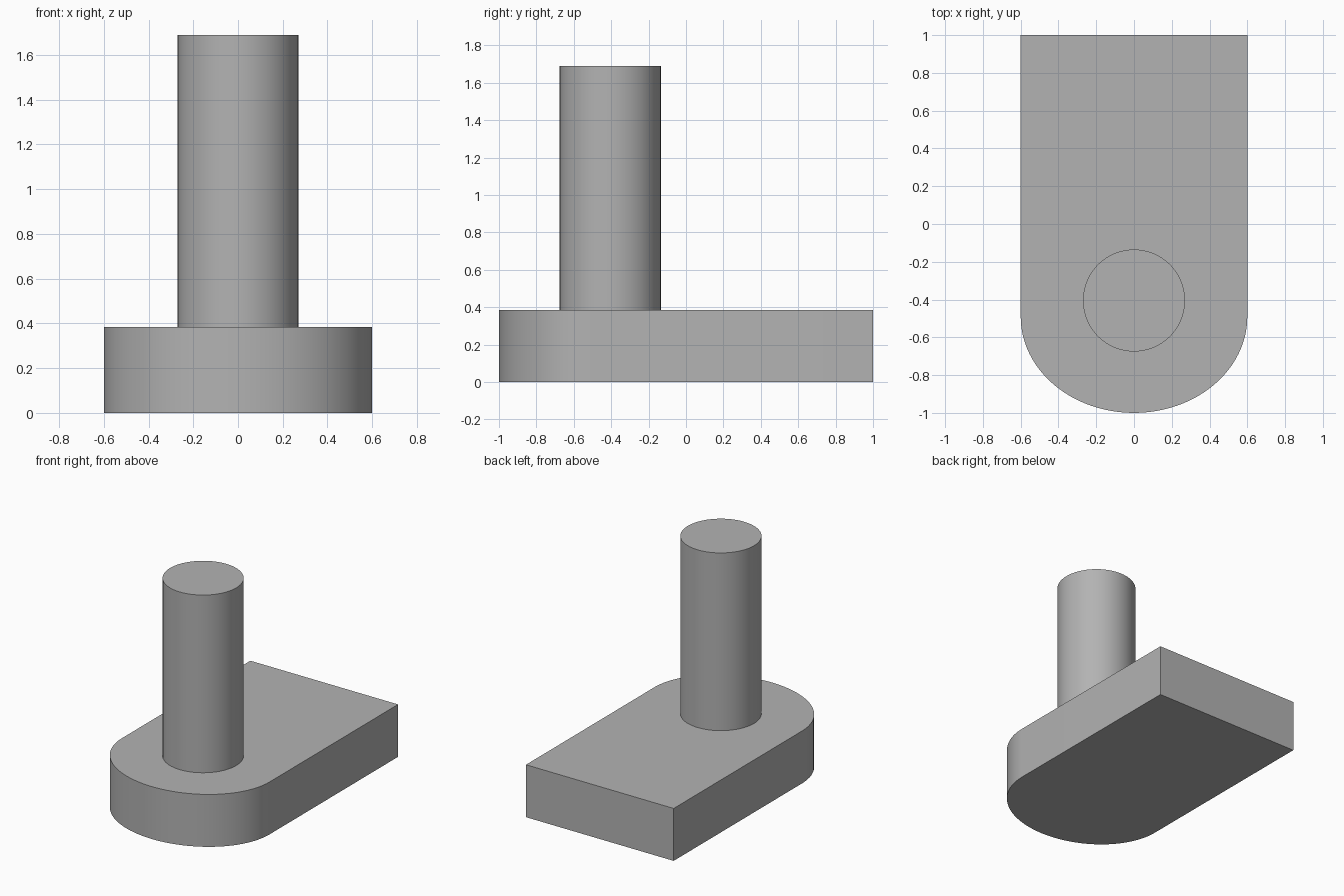
import bpy, bmesh
from math import sin, cos, pi, radians

cube = bpy.data.objects.get("Cube")
if cube:
    bpy.data.objects.remove(cube, do_unlink=True)

grey = bpy.data.materials.new("mid grey")
grey.use_nodes = True
colour = (0.45, 0.45, 0.45, 1)
grey.diffuse_color = colour
grey.node_tree.nodes["Principled BSDF"].inputs["Base Color"].default_value = colour


def extrude_outline(name, points, bottom, top):
    """Solid prism from a flat outline, smooth round its curved side."""
    bm = bmesh.new()
    face = bm.faces.new([bm.verts.new((x, y, bottom)) for x, y in points])
    result = bmesh.ops.extrude_face_region(bm, geom=[face])
    raised = [v for v in result["geom"] if isinstance(v, bmesh.types.BMVert)]
    bmesh.ops.translate(bm, verts=raised, vec=(0, 0, top - bottom))
    bmesh.ops.recalc_face_normals(bm, faces=bm.faces)
    mesh = bpy.data.meshes.new(name)
    bm.to_mesh(mesh)
    bm.free()
    mesh.materials.append(grey)
    obj = bpy.data.objects.new(name, mesh)
    bpy.context.collection.objects.link(obj)
    bpy.ops.object.select_all(action="DESELECT")
    obj.select_set(True)
    bpy.context.view_layer.objects.active = obj
    bpy.ops.object.shade_smooth_by_angle(angle=radians(30))
    return obj


def arc(cy, rx, ry, start, end, steps):
    angles = [start + (end - start) * i / steps for i in range(steps + 1)]
    return [(rx * cos(a), cy + ry * sin(a)) for a in angles]


# Base plate: square at the back, rounded at the front
half_width, shoulder = 0.6, -0.49
outline = [(half_width, 1), (-half_width, 1)]
outline += arc(shoulder, half_width, 1 + shoulder, pi, 2 * pi, 48)
extrude_outline("base_plate", outline, 0, 0.385)

# Upright post standing near the rounded end
post = arc(-0.405, 0.27, 0.27, 0, 2 * pi, 64)[:-1]
extrude_outline("post", post, 0.385, 1.69)
